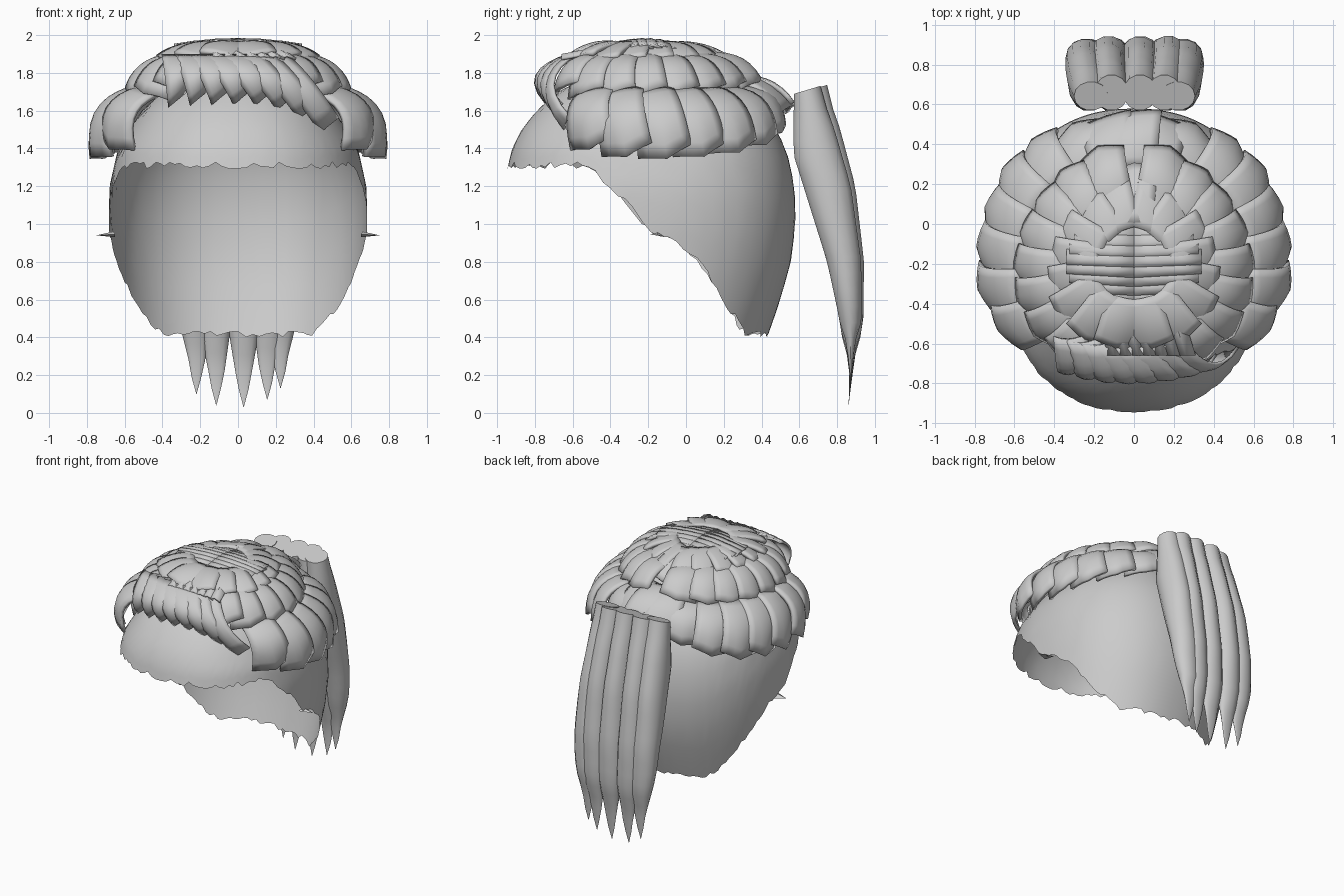
import bpy, bmesh, math, random
from mathutils import Vector

if "Cube" in bpy.data.objects:
    bpy.data.objects.remove(bpy.data.objects["Cube"])
random.seed(4)
CENTRE = Vector((0, -0.15, 1.2))


def finish(name, bm, thick=0.0, angle=40):
    bmesh.ops.recalc_face_normals(bm, faces=bm.faces[:])
    me = bpy.data.meshes.new(name)
    bm.to_mesh(me)
    bm.free()
    ob = bpy.data.objects.new(name, me)
    bpy.context.collection.objects.link(ob)
    bpy.ops.object.select_all(action='DESELECT')
    ob.select_set(True)
    bpy.context.view_layer.objects.active = ob
    bpy.ops.object.shade_smooth_by_angle(angle=math.radians(angle))
    if thick:
        m = ob.modifiers.new("thickness", 'SOLIDIFY')
        m.thickness = thick
        m.offset = -1
    return ob


def grid(bm, rows, closed=False):
    vs = [[bm.verts.new(p) for p in r] for r in rows]
    n = len(vs[0])
    for a, b in zip(vs, vs[1:]):
        for j in range(n if closed else n - 1):
            k = (j + 1) % n
            bm.faces.new((a[j], a[k], b[k], b[j]))
    return vs


def lerp(table, x):
    if x <= table[0][0]:
        return table[0][1]
    for (x0, y0), (x1, y1) in zip(table, table[1:]):
        if x <= x1:
            return y0 + (y1 - y0) * (x - x0) / (x1 - x0)
    return table[-1][1]


# Scalp: head-shaped shell cut off along a ragged hairline
BACK = [(0.4, 0.43), (0.6, 0.5), (0.8, 0.555), (1.0, 0.58), (1.2, 0.575), (1.4, 0.53),
        (1.6, 0.42), (1.75, 0.25), (1.83, 0.06), (1.87, -0.2)]
FRONT = [(1.3, -0.945), (1.4, -0.92), (1.5, -0.87), (1.6, -0.79), (1.7, -0.68),
         (1.8, -0.47), (1.84, -0.33), (1.87, -0.22)]
WIDTH = [(0.4, 0.62), (0.6, 0.645), (0.8, 0.67), (1.0, 0.685), (1.2, 0.68), (1.4, 0.635),
         (1.6, 0.51), (1.75, 0.34), (1.83, 0.17), (1.87, 0.01)]
HAIRLINE = [(-0.95, 1.31), (-0.5, 1.31), (-0.42, 1.21), (-0.3, 1.1), (-0.2, 0.97),
            (-0.05, 0.92), (0.1, 0.76), (0.2, 0.6), (0.31, 0.42), (0.6, 0.41)]


def head(a, z):
    f, b, w = lerp(FRONT, z), lerp(BACK, z), lerp(WIDTH, z)
    c, s = math.cos(a), math.sin(a)
    e = 2 / 2.25
    return Vector((w * math.copysign(abs(c) ** e, c),
                   (f + b) / 2 + (b - f) / 2 * math.copysign(abs(s) ** e, s), z))


bm = bmesh.new()
cols = []
for i in range(128):
    a = math.tau * i / 128
    lo, hi = 0.35, 1.6
    for _ in range(25):
        z = (lo + hi) / 2
        if z < lerp(HAIRLINE, head(a, z).y):
            lo = z
        else:
            hi = z
    lo += random.uniform(-0.018, 0.018)
    cols.append([head(a, lo + (1.87 - lo) * math.sin(k / 18 * math.pi / 2)) for k in range(19)])
grid(bm, list(zip(*cols)), True)
finish("scalp", bm)

# Small stray wisps beside the ears
bm = bmesh.new()
for s in (-1, 1):
    pts = [(0.65, -0.19, 0.945), (0.75, -0.15, 0.94), (0.65, -0.1, 0.93), (0.66, -0.15, 0.96)]
    v = [bm.verts.new((s * x, y, z)) for x, y, z in pts]
    for f in ((0, 1, 3), (1, 2, 3), (0, 2, 1)):
        bm.faces.new([v[k] for k in f])
finish("ear_wisps", bm)


# Overlapping curved lock: root to tip, arched across, one edge lifted
def lock(bm, root, tip, width, bulge, arch=0.03, lift=0.03, point=0.0, end=1.0):
    root, tip = Vector(root), Vector(tip)
    d = tip - root
    n = ((root + tip) / 2 - CENTRE)
    n = (n - d * (n.dot(d) / d.dot(d))).normalized()
    side = d.cross(n).normalized()
    if side.y < 0:
        side = -side
    rows = []
    for k in range(8):
        v = k / 7
        row = []
        for j in range(7):
            u = j / 3 - 1
            along = v + point * v * (-abs(u))
            w = width / 2 * (0.8 + (end - 0.8) * v)
            row.append(root + d * along + side * u * w
                       + n * (bulge * 4 * v * (1 - v) + arch * (1 - u * u) + lift * u * v))
        rows.append(row)
    grid(bm, rows)


def lock_row(name, tips, shrink, root_z, width, bulge, shift=-0.08, **kw):
    bm = bmesh.new()
    for x, y, z in tips:
        for s in ((-1, 1) if x else (1,)):
            root = (s * x * shrink, -0.15 + (y + 0.15) * shrink + shift, root_z)
            lock(bm, root, (s * x, y, z), width, bulge, **kw)
    return finish(name, bm, 0.025)


lock_row("lower_locks", [(0.3, 0.49, 1.46), (0.5, 0.41, 1.4), (0.64, 0.27, 1.36),
                         (0.72, 0.09, 1.34), (0.76, -0.1, 1.33), (0.755, -0.31, 1.34),
                         (0.66, -0.5, 1.38)],
         0.72, 1.71, 0.29, 0.085, shift=-0.07, point=0.14, end=1.0)
lock_row("middle_locks", [(0.18, 0.38, 1.73), (0.36, 0.26, 1.7), (0.48, 0.12, 1.68),
                          (0.56, -0.04, 1.67), (0.59, -0.22, 1.67), (0.57, -0.39, 1.67),
                          (0.49, -0.55, 1.67), (0.36, -0.66, 1.7)],
         0.55, 1.88, 0.26, 0.055, shift=-0.05, point=0.12)
lock_row("upper_locks", [(0.0, 0.3, 1.81), (0.14, 0.2, 1.85), (0.26, 0.1, 1.85),
                         (0.37, -0.03, 1.85), (0.41, -0.18, 1.85), (0.41, -0.33, 1.85),
                         (0.37, -0.47, 1.85), (0.25, -0.58, 1.87), (0.09, -0.62, 1.88)],
         0.4, 1.95, 0.24, 0.025, shift=-0.03, point=0.1, arch=0.02)
lock_row("back_locks", [(0.0, 0.56, 1.62), (0.15, 0.53, 1.6)],
         0.6, 1.77, 0.28, 0.05, shift=0.0, arch=0.02)

# Crown: thin slats stepping forward over the top of the head
bm = bmesh.new()
for i in range(9):
    y = -0.04 - 0.045 * i
    w = 0.2 + 0.14 * math.sin(math.pi * (i + 1.5) / 10)
    top = 1.985 - 0.9 * (y + 0.2) ** 2
    for s in (-1, 1):
        grid(bm, [[(s * w * u, y + 0.05 - dy * (1 - 0.2 * u), top - 0.03 * u * u - dz)
                   for u in (0, 0.35, 0.7, 1)]
                  for dy, dz in ((0, 0.02), (0.06, 0.0), (0.1, 0.005))])
finish("crown_slats", bm, 0.015)

# Fringe: strands swept diagonally across the forehead
bm = bmesh.new()
for i in range(8):
    x = -0.42 + 0.09 * i
    sweep = 0.1 + 0.025 * i
    zt = 1.67 - 0.9 * max(0, x + sweep - 0.08) ** 2 - 0.3 * min(0, x + 0.2) ** 2
    rows = []
    for k in range(8):
        v = k / 7
        cx = x * (1 - 0.25 * (1 - v)) + sweep * v
        z = 1.9 + (zt - 1.9) * v ** 1.3
        y = -0.6 - 0.2 * math.sin(v * 2.2) + 0.03 * v + 0.45 * cx * cx
        w = 0.09 * (1 - 0.45 * v)
        rows.append([(cx + u * w, y - 0.025 * (1 - u * u) + 0.012 * u, z + 0.04 * u * v)
                     for u in (-1, -0.6, -0.2, 0.2, 0.6, 1)])
    grid(bm, rows)
# short tufts joining crown and fringe
for i in range(7):
    x = -0.18 + 0.06 * i
    grid(bm, [[(x + 0.05 * u + 0.08 * v, -0.4 - 0.26 * v, 1.95 - 0.05 * v - 0.02 * u * u)
               for u in (-1, 0, 1)] for v in (0, 0.5, 1)])
finish("fringe", bm, 0.015)

# Ponytail: side-by-side tapering strands along a curved profile
OUTER = [(0.03, 0.865), (0.25, 0.9), (0.5, 0.94), (0.8, 0.945), (1.2, 0.9), (1.5, 0.82), (1.74, 0.735)]
INNER = [(0.03, 0.855), (0.2, 0.855), (0.5, 0.81), (0.8, 0.745), (1.1, 0.65), (1.37, 0.565), (1.74, 0.57)]
bm = bmesh.new()
for x, zend, back in ((-0.22, 0.1, 0), (-0.115, 0.04, 1), (0.03, 0.03, 1), (0.155, 0.07, 1), (0.225, 0.13, 0)):
    rows = []
    for k in range(19):
        t = k / 18
        z = 1.7 + (zend - 1.7) * t
        fan = 0.85 + 0.35 * math.sin(math.pi * min(1, t * 1.1)) if t < 0.9 else 0.9
        o, i = lerp(OUTER, z), lerp(INNER, z)
        if not back:
            o -= 0.035 * (1 - t)
        taper = min(1, (1 - t) / 0.3) ** 0.75 + 0.01
        hw = 0.085 * (1 + 0.15 * math.sin(math.pi * t)) * taper
        hd = (o - i) / 2 * (taper if t > 0.8 else 1)
        cy = (o + i) / 2
        row = []
        for j in range(14):
            a = math.tau * j / 14
            y = cy + hd * math.sin(a)
            row.append((x * (1 + (fan - 0.9) * 0.4) + hw * math.cos(a), y,
                        z + (0.3 * (y - cy) + 0.01 if k == 0 else 0)))
        rows.append(row)
    vs = grid(bm, rows, True)
    bm.faces.new(vs[0])
    bm.faces.new(vs[-1])
finish("ponytail", bm, angle=50)
